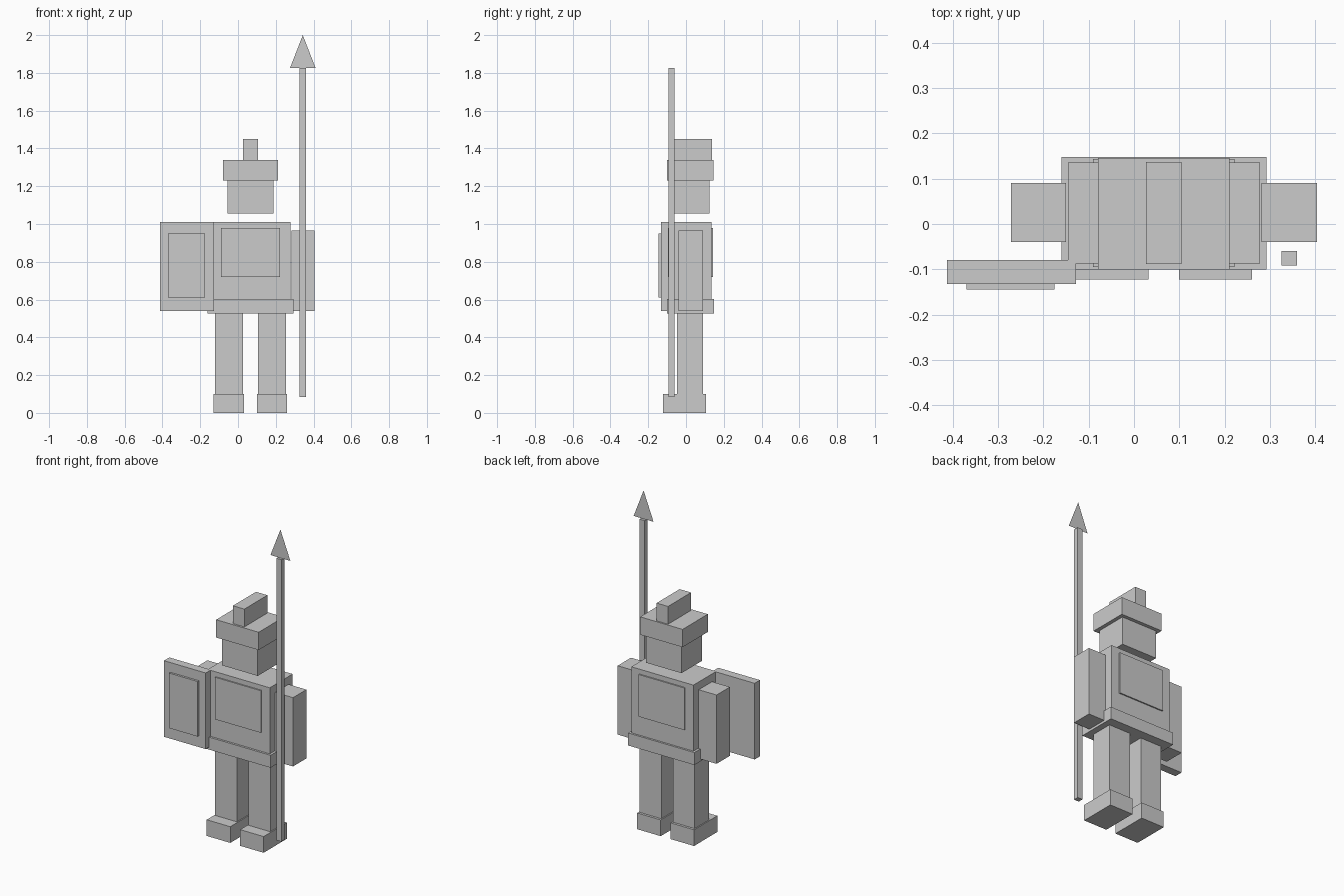
import bpy, bmesh
from mathutils import Vector

default = bpy.data.objects.get("Cube")
if default:
    bpy.data.objects.remove(default, do_unlink=True)

# One plain grey for the whole figure
GREY = (0.6, 0.6, 0.6, 1.0)
grey = bpy.data.materials.new("plain grey")
grey.use_nodes = True
grey.diffuse_color = GREY
grey.node_tree.nodes["Principled BSDF"].inputs["Base Color"].default_value = GREY


def add_object(name, bm):
    mesh = bpy.data.meshes.new(name)
    bm.to_mesh(mesh)
    bm.free()
    mesh.materials.append(grey)
    obj = bpy.data.objects.new(name, mesh)
    bpy.context.collection.objects.link(obj)
    return obj


def box(name, x, y, z):
    """Box given by its (low, high) range along each axis."""
    bm = bmesh.new()
    bmesh.ops.create_cube(bm, size=1)
    low, high = (Vector(corner) for corner in zip(x, y, z))
    for v in bm.verts:
        v.co = (low + high) / 2 + v.co * (high - low)
    return add_object(name, bm)


MIDDLE = 0.066  # the body stands a little to the left of the origin


def centred(name, width, y, z, offset=0):
    c = MIDDLE + offset
    return box(name, (c - width / 2, c + width / 2), y, z)


# Legs, feet and arms, one of each per side
for side, s in (("right", -1), ("left", 1)):
    centred(side + "_foot", 0.161, (-0.122, 0.105), (0, 0.1), s * 0.114)
    centred(side + "_leg", 0.148, (-0.048, 0.09), (0.1, 0.53), s * 0.114)
    centred(side + "_arm", 0.122, (-0.04, 0.09), (0.54, 0.965), s * 0.277)

# Belt, torso and its raised plates
centred("belt", 0.453, (-0.1, 0.148), (0.525, 0.602))
centred("torso", 0.424, (-0.087, 0.136), (0.602, 1.01))
centred("chest_plate", 0.312, (-0.095, -0.087), (0.72, 0.98))
centred("back_plate", 0.312, (0.136, 0.144), (0.72, 0.98))

# Head, helmet and crest
centred("head", 0.244, (-0.076, 0.124), (1.055, 1.23))
centred("helmet", 0.29, (-0.1, 0.146), (1.23, 1.34))
centred("helmet_crest", 0.078, (-0.088, 0.137), (1.34, 1.45))

# Shield on the right side
box("shield", (-0.413, -0.128), (-0.132, -0.08), (0.54, 1.01))
box("shield_panel", (-0.37, -0.175), (-0.145, -0.132), (0.61, 0.95))

# Spear on the left side, with a flat triangular blade
box("spear_shaft", (0.326, 0.36), (-0.092, -0.06), (0.084, 1.825))
bm = bmesh.new()
blade = [(0.275, 1.825), (0.411, 1.825), (0.343, 2.0)]
bm.faces.new([bm.verts.new((x, -0.076, z)) for x, z in blade])
add_object("spear_blade", bm)
